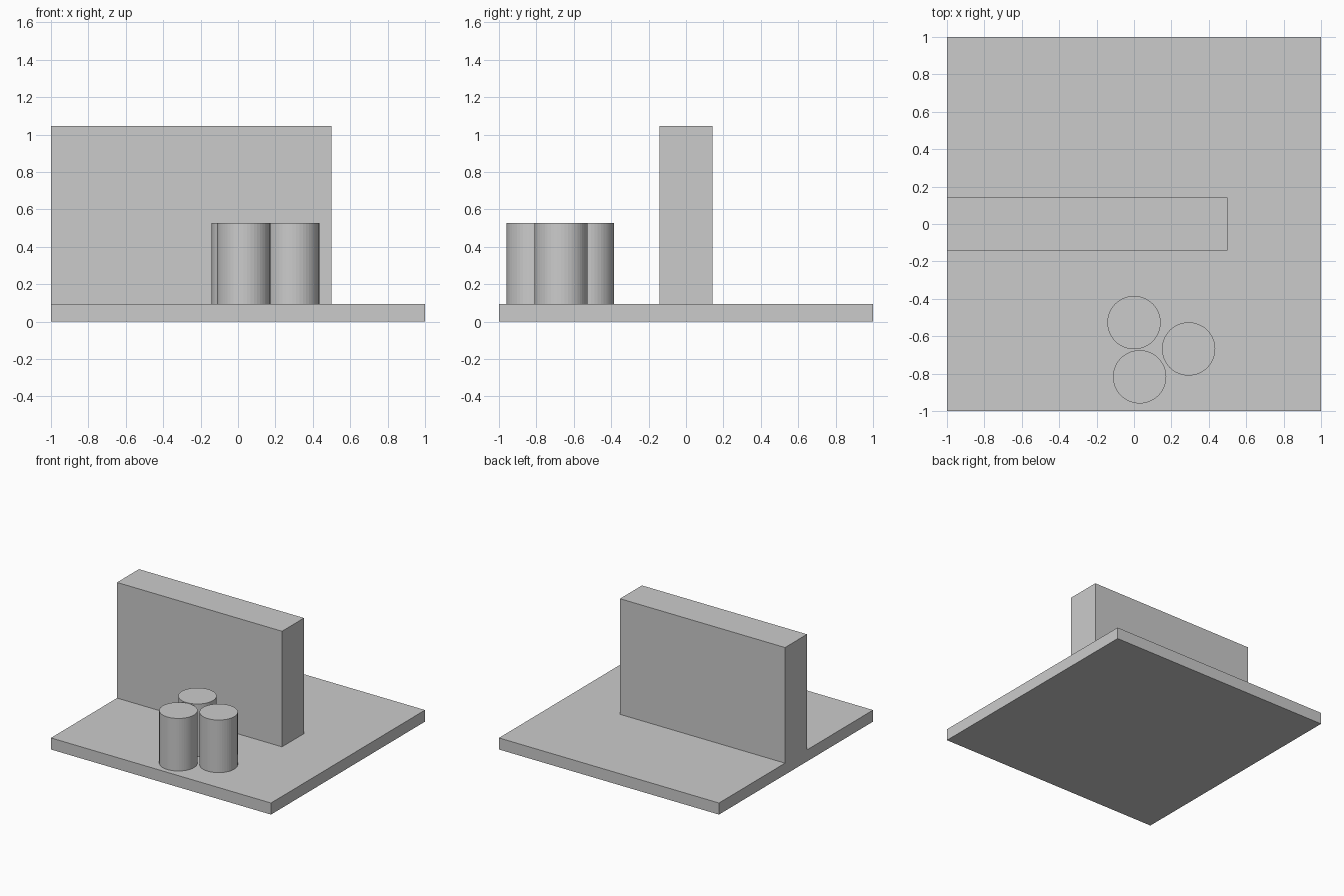
import bpy

if "Cube" in bpy.data.objects:
    bpy.data.objects.remove(bpy.data.objects["Cube"])

BASE_TOP = 0.095


def box(name, x0, x1, y0, y1, z0, z1):
    bpy.ops.mesh.primitive_cube_add(
        size=1, location=((x0 + x1) / 2, (y0 + y1) / 2, (z0 + z1) / 2))
    ob = bpy.context.object
    ob.name = name
    ob.scale = (x1 - x0, y1 - y0, z1 - z0)
    bpy.ops.object.transform_apply(location=False, rotation=False, scale=True)
    return ob


def post(name, x, y, radius=0.1425, top=0.527):
    bpy.ops.mesh.primitive_cylinder_add(
        vertices=48, radius=radius, depth=top - BASE_TOP,
        location=(x, y, (top + BASE_TOP) / 2))
    bpy.context.object.name = name


# square floor slab
box("base_slab", -1, 1, -1, 1, 0, BASE_TOP)

# upright wall, flush with the left edge of the slab
box("wall", -1, 0.5, -0.1425, 0.1425, BASE_TOP, 1.045)

# cluster of three round posts in front of the wall
for i, (x, y) in enumerate([(0, -0.527), (0.03, -0.817), (0.292, -0.668)], 1):
    post(f"round_post_{i}", x, y)
